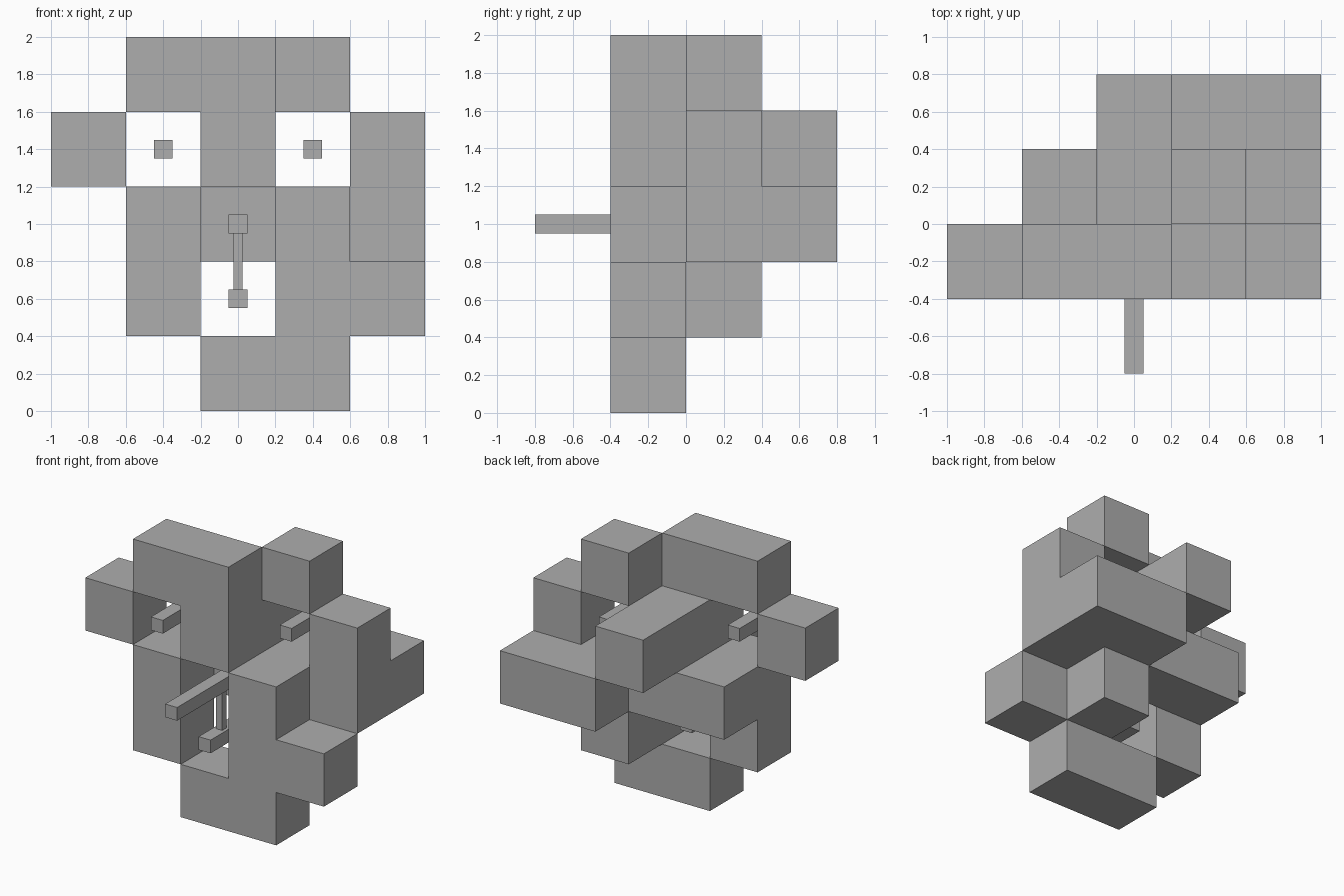
import bpy
import bmesh
from itertools import product
from mathutils import Vector

if "Cube" in bpy.data.objects:
    bpy.data.objects.remove(bpy.data.objects["Cube"], do_unlink=True)

CELL = 0.4
CORNER = Vector((-1.0, -0.4, 0.0))

grey = bpy.data.materials.new("mid grey")
grey.use_nodes = True
COLOUR = (0.42, 0.42, 0.42, 1.0)
grey.diffuse_color = COLOUR
grey.node_tree.nodes["Principled BSDF"].inputs["Base Color"].default_value = COLOUR


def finish(name, bm):
    bmesh.ops.remove_doubles(bm, verts=bm.verts, dist=0.0001)
    mesh = bpy.data.meshes.new(name)
    bm.to_mesh(mesh)
    bm.free()
    mesh.materials.append(grey)
    bpy.context.collection.objects.link(bpy.data.objects.new(name, mesh))


def cells(start, size):
    return {tuple(s + o for s, o in zip(start, offset))
            for offset in product(*(range(n) for n in size))}


def add_blocks(name, own, occupied):
    """Join grid cells into one shell, leaving out faces between touching cells."""
    bm = bmesh.new()
    for cell in sorted(own):
        for axis, side in product(range(3), (0, 1)):
            neighbour = list(cell)
            neighbour[axis] += 2 * side - 1
            if tuple(neighbour) in occupied:
                continue
            u, v = (axis + 1) % 3, (axis + 2) % 3
            loop = []
            for du, dv in ((0, 0), (1, 0), (1, 1), (0, 1)):
                p = Vector(cell)
                p[axis] += side
                p[u] += du
                p[v] += dv
                loop.append(bm.verts.new(CORNER + p * CELL))
            bm.faces.new(loop if side else loop[::-1])
    finish(name, bm)


def add_bar(name, low, high):
    bm = bmesh.new()
    bmesh.ops.create_cube(bm, size=1)
    low, high = Vector(low), Vector(high)
    for v in bm.verts:
        v.co = (low + high) / 2 + v.co * (high - low)
    finish(name, bm)


# Blocks: first cell and number of cells along x, y, z
blocks = {
    "base": ((2, 0, 0), (2, 1, 1)),
    "left_column": ((3, 0, 1), (1, 1, 2)),
    "left_step": ((4, 0, 1), (1, 1, 1)),
    "right_column": ((1, 0, 1), (1, 1, 2)),
    "rear_foot": ((3, 1, 1), (1, 1, 1)),
    "middle_bar": ((1, 1, 2), (4, 1, 1)),
    "back_bar": ((3, 2, 2), (2, 1, 1)),
    "centre_beam": ((2, 0, 3), (1, 3, 1)),
    "right_ear": ((0, 0, 3), (1, 1, 1)),
    "left_ear": ((4, 1, 3), (1, 1, 1)),
    "top_bar": ((1, 0, 4), (2, 1, 1)),
    "top_block": ((3, 1, 4), (1, 1, 1)),
}
groups = {name: cells(*box) for name, box in blocks.items()}
occupied = set().union(*groups.values())
for name, own in groups.items():
    add_blocks(name, own, occupied)

# Thin square rods inside the openings
R = 0.05
for name, x, z, front, back in (
        ("right_eye_rod", -0.4, 1.4, -0.4, 0.0),
        ("left_eye_rod", 0.4, 1.4, 0.0, 0.4),
        ("nose_rod", 0.0, 1.0, -0.8, 0.0),
        ("mouth_rod", 0.0, 0.6, -0.4, 0.0)):
    add_bar(name, (x - R, front, z - R), (x + R, back, z + R))

# Post joining the nose and mouth rods
add_bar("rod_post", (-R / 2, -0.2 - R / 2, 0.6 + R), (R / 2, -0.2 + R / 2, 1.0 - R))
